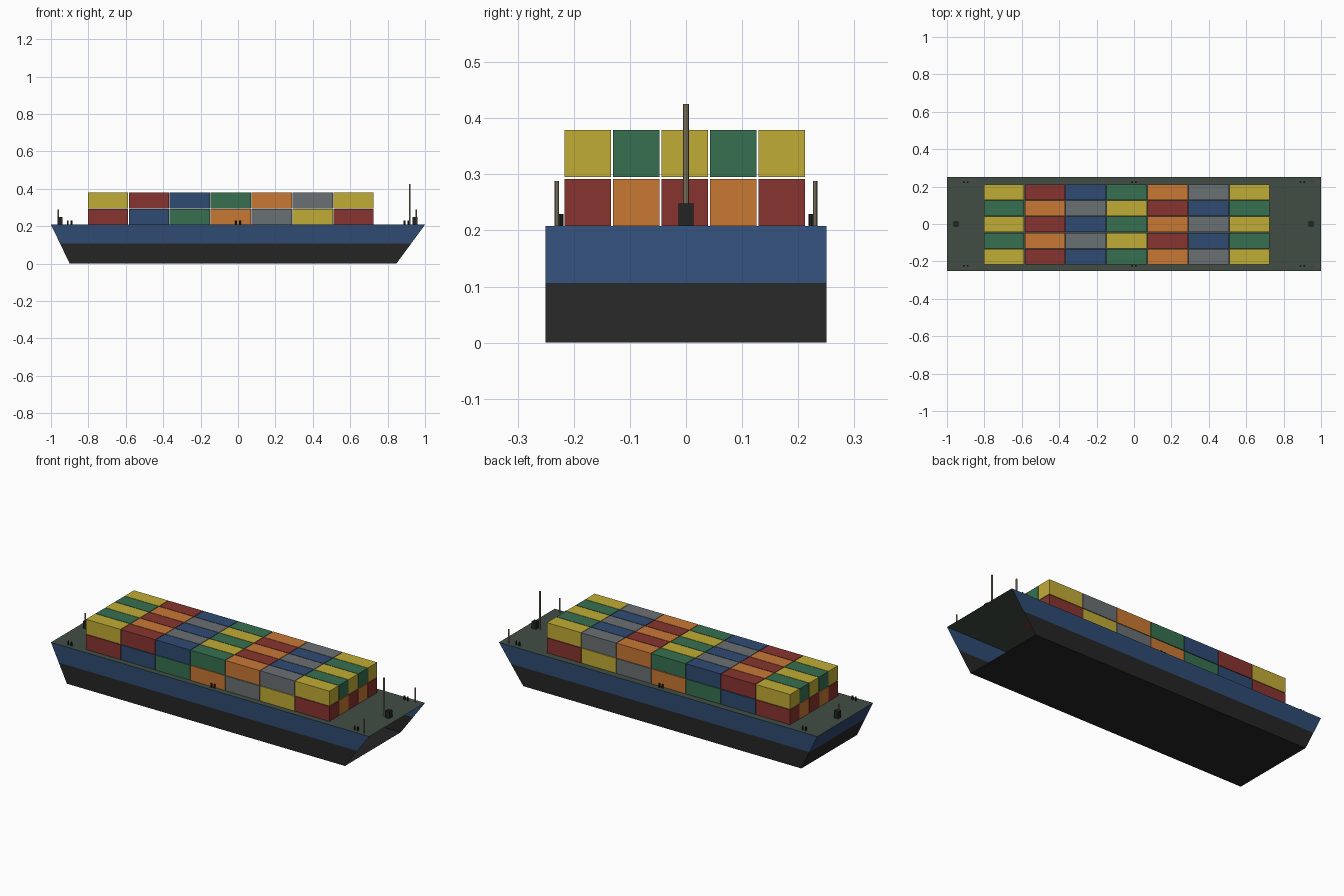
import bpy, bmesh
from mathutils import Matrix, Vector

cube = bpy.data.objects.get("Cube")
if cube:
    bpy.data.objects.remove(cube, do_unlink=True)


def linear(c):
    c /= 255
    return c / 12.92 if c <= 0.04045 else ((c + 0.055) / 1.055) ** 2.4


def material(name, *rgb):
    m = bpy.data.materials.new(name)
    m.use_nodes = True
    col = [linear(c) for c in rgb] + [1]
    m.diffuse_color = col
    m.node_tree.nodes["Principled BSDF"].inputs["Base Color"].default_value = col
    return m


red = material("red", 135, 52, 47)
blue = material("navy blue", 47, 75, 114)
green = material("green", 54, 112, 80)
orange = material("orange", 200, 120, 52)
grey = material("grey", 106, 112, 114)
yellow = material("yellow", 192, 172, 54)
deck_green = material("deck green", 65, 77, 68)
hull_black = material("hull black", 37, 37, 37)
fitting_black = material("fitting black", 34, 36, 36)
mast_beige = material("mast beige", 148, 138, 108)


def finish(name, bm, *mats):
    me = bpy.data.meshes.new(name)
    bm.to_mesh(me)
    bm.free()
    for m in mats:
        me.materials.append(m)
    ob = bpy.data.objects.new(name, me)
    bpy.context.collection.objects.link(ob)
    return ob


def box(name, centre, size, mat):
    bm = bmesh.new()
    bmesh.ops.create_cube(bm, size=1, matrix=Matrix.Translation(centre) @ Matrix.Diagonal((*size, 1)))
    return finish(name, bm, mat)


def post(name, x, y, z, radius, height, mat):
    bm = bmesh.new()
    bmesh.ops.create_cone(bm, cap_ends=True, segments=8, radius1=radius, radius2=radius,
                          depth=height, matrix=Matrix.Translation((x, y, z + height / 2)))
    return finish(name, bm, mat)


DECK = 0.208
HALF = 0.25

# Hull shell: raked stern, open raked bow, painted in two bands
bm = bmesh.new()
levels = [(0, -0.9, 0.847), (0.106, -0.951, 0.925), (DECK, -1, 1)]
rings = []
for z, stern, bow in levels:
    rings.append([bm.verts.new(p) for p in
                  ((bow, -HALF, z), (stern, -HALF, z), (stern, HALF, z), (bow, HALF, z))])
bm.faces.new(rings[0])
for band in range(2):
    low, high = rings[band], rings[band + 1]
    for i in range(3):
        f = bm.faces.new((low[i], high[i], high[i + 1], low[i + 1]))
        f.material_index = band
bm.faces.new(reversed(rings[2])).material_index = 2
bm.normal_update()
for f in bm.faces:
    # Turn every panel away from the middle of the hull
    if f.normal.dot(f.calc_center_median() - Vector((0, 0, DECK / 2))) < 0:
        f.normal_flip()
finish("hull", bm, hull_black, blue, deck_green)

# Containers: seven bays, five rows, two tiers, colours cycling
paints = [red, blue, green, orange, grey, yellow]
LENGTH, WIDTH, HEIGHT, GAP = 0.2155, 0.0832, 0.084, 0.0033
for bay in range(7):
    for row in range(5):
        for tier in range(2):
            centre = (-0.0385 + (bay - 3) * (LENGTH + GAP),
                      -0.0022 + (row - 2) * (WIDTH + GAP),
                      DECK + HEIGHT / 2 + tier * (HEIGHT + GAP))
            box(f"container_{bay}_{row}_{tier}", centre, (LENGTH, WIDTH, HEIGHT),
                paints[(bay + 3 * row + 5 * tier) % 6])

# Mooring bollards in pairs along both sides
for side, y in (("right", -0.2235), ("left", 0.2235)):
    for place, x in (("stern", -0.9), ("middle", 0), ("bow", 0.9)):
        for n, dx in enumerate((-0.01, 0.01)):
            post(f"bollard_{place}_{side}_{n}", x + dx, y, DECK, 0.005, 0.021, fitting_black)

# Winches at both ends
for place, x in (("stern", -0.952), ("bow", 0.947)):
    box(place + "_winch", (x, 0, DECK + 0.02), (0.026, 0.027, 0.04), fitting_black)

# Masts and light poles
post("bow_mast", 0.918, 0, DECK, 0.005, 0.217, mast_beige)
post("stern_pole", -0.96, 0, DECK, 0.004, 0.08, mast_beige)
post("bow_pole_right", 0.953, -0.23, DECK, 0.004, 0.08, mast_beige)
post("bow_pole_left", 0.953, 0.23, DECK, 0.004, 0.08, mast_beige)
